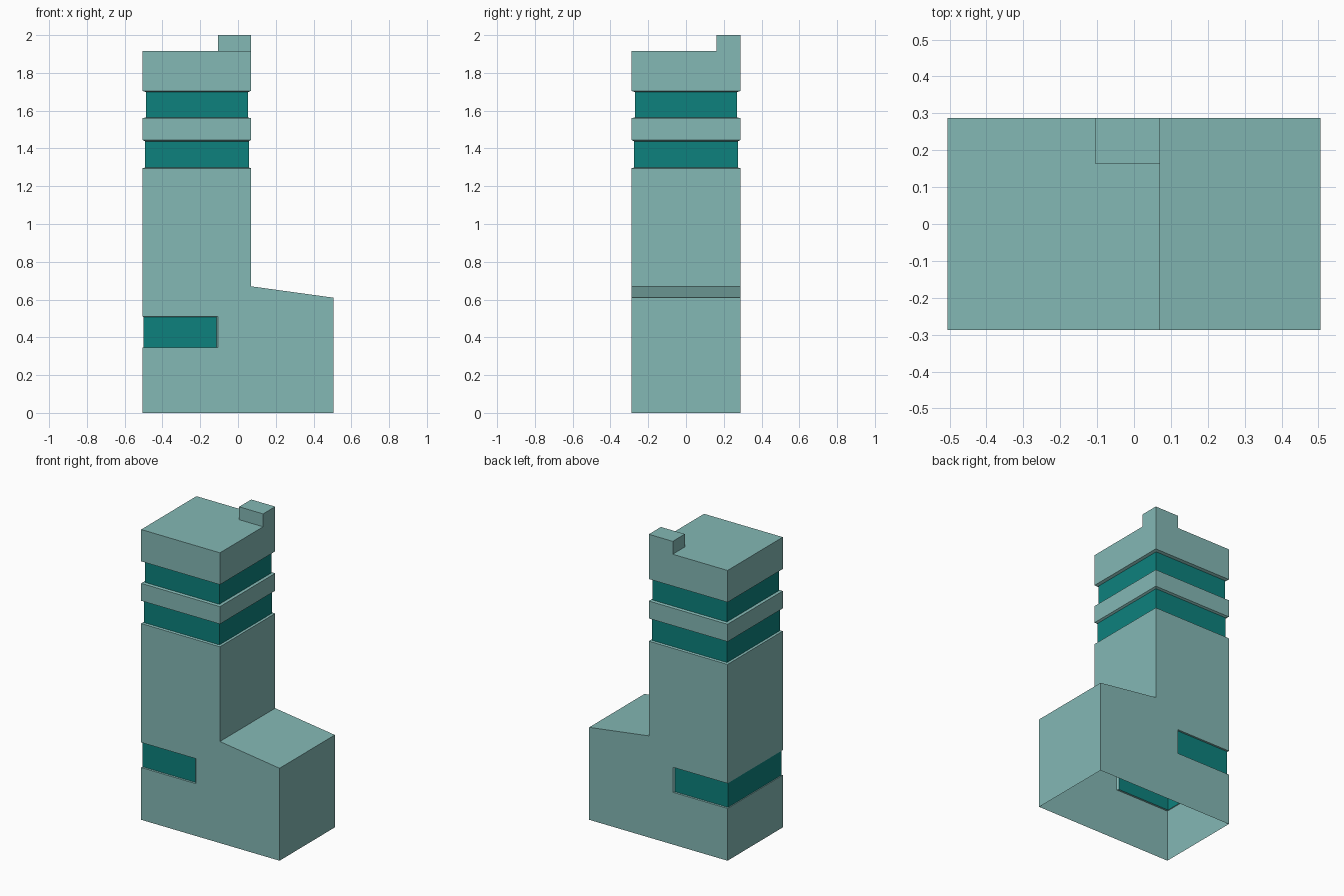
import bpy
import bmesh

if "Cube" in bpy.data.objects:
    bpy.data.objects.remove(bpy.data.objects["Cube"])

X0, X1, XT, Y = -0.505, 0.505, 0.07, 0.288
ZB, ZROOF, ZTOP = 1.295, 1.915, 2.0      # first band, tower roof, roof block top


def material(name, rgb):
    m = bpy.data.materials.new(name)
    m.diffuse_color = (*rgb, 1)
    m.use_nodes = True
    m.node_tree.nodes["Principled BSDF"].inputs["Base Color"].default_value = m.diffuse_color
    return m


WALL = material("pale_teal_wall", (0.23, 0.48, 0.46))
GLASS = material("deep_teal_glass", (0.004, 0.22, 0.205))


def build(name, faces, mat):
    bm = bmesh.new()
    for f in faces:
        bm.faces.new([bm.verts.new(p) for p in f])
    bmesh.ops.remove_doubles(bm, verts=bm.verts, dist=0.0002)
    me = bpy.data.meshes.new(name)
    bm.to_mesh(me)
    bm.free()
    me.materials.append(mat)
    ob = bpy.data.objects.new(name, me)
    bpy.context.collection.objects.link(ob)
    return ob


def strip(low, high, closed=True):
    """Quads between two paths that run counter-clockwise seen from above."""
    n = len(low)
    return [(low[i], low[(i + 1) % n], high[(i + 1) % n], high[i])
            for i in range(n if closed else n - 1)]


def ring(z, d=0.0):
    return [(X0 + d, -Y + d, z), (XT - d, -Y + d, z),
            (XT - d, Y - d, z), (X0 + d, Y - d, z)]


def side(pts, y):
    """Front or back panel from an x,z outline."""
    f = [(x, y, z) for x, z in pts]
    return f if y < 0 else f[::-1]


def wall(x, z0, z1, out):
    f = [(x, -Y, z0), (x, Y, z0), (x, Y, z1), (x, -Y, z1)]
    return f if out > 0 else f[::-1]


# Main shell, open underneath, with a notch for the wrap-around window
XW, W0, W1 = -0.105, 0.345, 0.51
outline = [(X0, 0), (X1, 0), (X1, 0.61), (XT, 0.67), (XT, ZB), (X0, ZB),
           (X0, W1), (XW, W1), (XW, W0), (X0, W0)]
shell = [side(outline, -Y), side(outline, Y),
         wall(X0, 0, W0, -1), wall(X0, W1, ZB, -1),
         wall(X1, 0, 0.61, 1), wall(XT, 0.67, ZB, 1),
         [(XT, -Y, 0.67), (X1, -Y, 0.61), (X1, Y, 0.61), (XT, Y, 0.67)]]


# Lower window and its reveals
def bend(z, d=0.0, dx=0.0):
    return [(XW - d, Y - d, z), (X0 + dx, Y - d, z),
            (X0 + dx, -Y + d, z), (XW - d, -Y + d, z)]


a, b = bend(W0), bend(W0 + 0.002, 0.01, 0.004)
c, d = bend(W1 - 0.002, 0.01, 0.004), bend(W1)
shell += strip(a, b, False) + strip(c, d, False)
shell += [(b[3], a[3], d[3], c[3]), (a[0], b[0], c[0], d[0])]
build("lower_window", strip(b, c, False), GLASS)

# Two recessed window bands round the tower
for name, z0, z1, inset in (("lower_band_window", ZB, 1.445, 0.013),
                            ("upper_band_window", 1.56, 1.705, 0.017)):
    g0, g1 = ring(z0 + 0.004, inset), ring(z1 - 0.007, inset)
    shell += strip(ring(z0), g0) + strip(g1, ring(z1))
    build(name, strip(g0, g1), GLASS)
shell += strip(ring(1.445), ring(1.56))

# Tower head with the small block in the back corner of the roof
XC, YC = XT - 0.175, 0.162
head = [(X0, 1.705), (XT, 1.705), (XT, ZTOP), (XC, ZTOP), (XC, ZROOF), (X0, ZROOF)]
shell += [
    side([(X0, 1.705), (XT, 1.705), (XT, ZROOF), (X0, ZROOF)], -Y),
    side(head, Y),
    wall(X0, 1.705, ZROOF, -1),
    [(XT, -Y, 1.705), (XT, Y, 1.705), (XT, Y, ZTOP), (XT, YC, ZTOP),
     (XT, YC, ZROOF), (XT, -Y, ZROOF)],
    [(X0, -Y, ZROOF), (XT, -Y, ZROOF), (XT, YC, ZROOF), (XC, YC, ZROOF),
     (XC, Y, ZROOF), (X0, Y, ZROOF)],
    [(XC, YC, ZROOF), (XT, YC, ZROOF), (XT, YC, ZTOP), (XC, YC, ZTOP)],
    [(XC, Y, ZROOF), (XC, YC, ZROOF), (XC, YC, ZTOP), (XC, Y, ZTOP)],
    [(XC, YC, ZTOP), (XT, YC, ZTOP), (XT, Y, ZTOP), (XC, Y, ZTOP)],
]
build("building_shell", shell, WALL)
